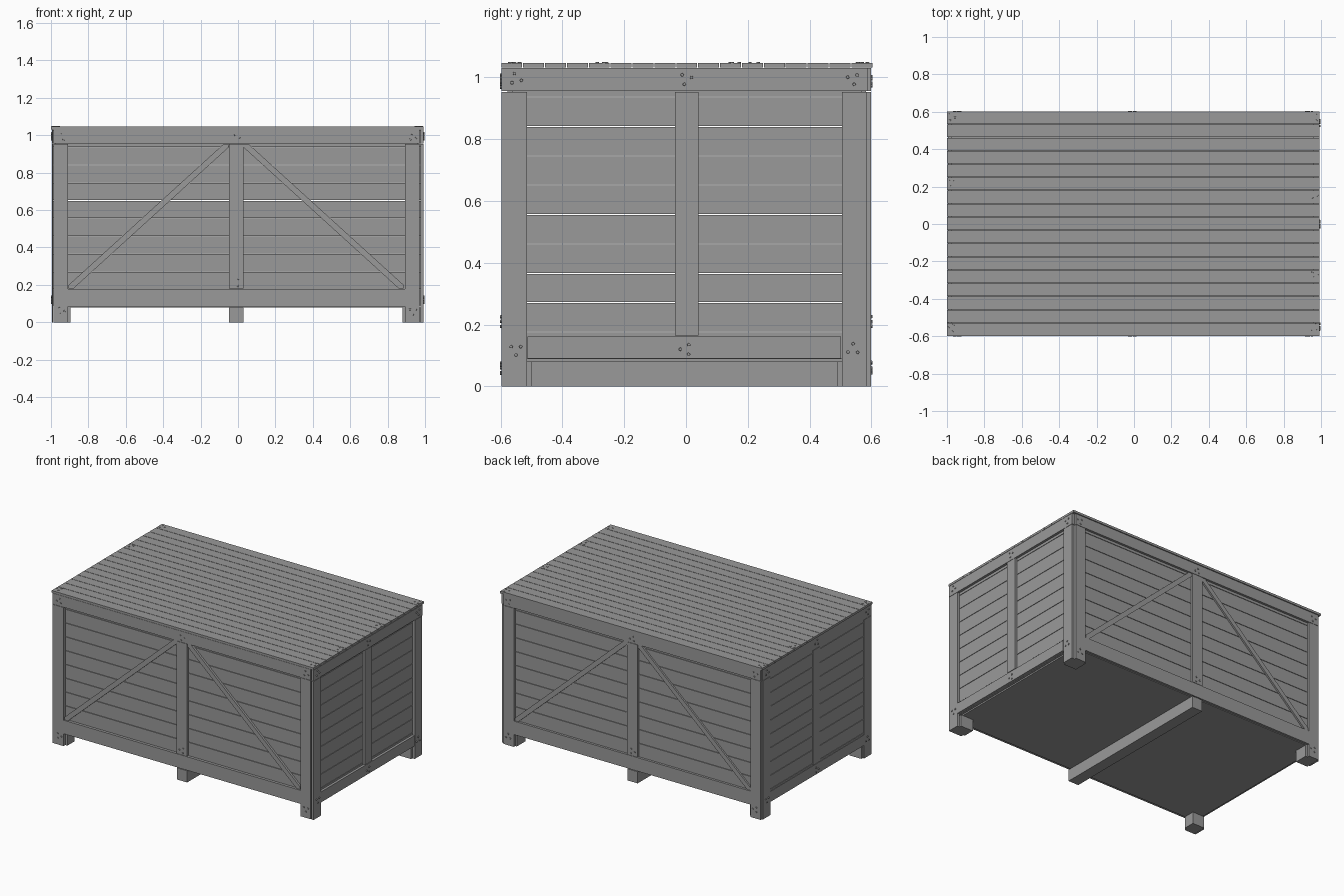
import bpy, bmesh
from math import cos, sin, pi
from mathutils import Matrix, Vector

if "Cube" in bpy.data.objects:
    bpy.data.objects.remove(bpy.data.objects["Cube"])

# dark grey shared by every part
WOOD = bpy.data.materials.new("dark_grey")
WOOD.diffuse_color = (0.32, 0.32, 0.32, 1)
WOOD.use_nodes = True
WOOD.node_tree.nodes["Principled BSDF"].inputs["Base Color"].default_value = WOOD.diffuse_color


def finish(name, bm):
    bmesh.ops.recalc_face_normals(bm, faces=bm.faces)
    me = bpy.data.meshes.new(name)
    bm.to_mesh(me)
    bm.free()
    me.materials.append(WOOD)
    ob = bpy.data.objects.new(name, me)
    bpy.context.collection.objects.link(ob)
    return ob


def add_box(bm, x, y, z):
    size = Matrix.Diagonal((x[1] - x[0], y[1] - y[0], z[1] - z[0], 1))
    mid = Matrix.Translation((sum(x) / 2, sum(y) / 2, sum(z) / 2))
    bmesh.ops.create_cube(bm, size=1, matrix=mid @ size)


def box(name, x, y, z):
    bm = bmesh.new()
    add_box(bm, x, y, z)
    return finish(name, bm)


def screws(name, spots, normal, depth=0.01):
    # three small screw heads around each spot
    bm = bmesh.new()
    turn = Vector((0, 0, 1)).rotation_difference(Vector(normal)).to_matrix().to_4x4()
    for i, spot in enumerate(spots):
        for k in range(3):
            a = 2 * pi * k / 3 + i * 1.3
            off = turn @ Vector((0.018 * cos(a), 0.018 * sin(a), 0))
            bmesh.ops.create_cone(bm, cap_ends=True, segments=8, radius1=0.006,
                                  radius2=0.005, depth=depth,
                                  matrix=Matrix.Translation(Vector(spot) + off) @ turn)
    return finish(name, bm)


def prism(name, pts, y):
    bm = bmesh.new()
    a = [bm.verts.new((px, y[0], pz)) for px, pz in pts]
    b = [bm.verts.new((px, y[1], pz)) for px, pz in pts]
    bm.faces.new(a)
    bm.faces.new(b[::-1])
    for i in range(len(a)):
        j = (i + 1) % len(a)
        bm.faces.new((a[i], a[j], b[j], b[i]))
    return finish(name, bm)


GAP = 0.0015
PLANK_Z = [0.088] + [0.176 + 0.095 * i for i in range(9)] + [1.03]
CX = -0.01                      # middle of the long sides
TOP = (0.955, 1.03)

# Long sides: planks, posts, rails, diagonal braces
for side, frame, plank, out in (("front", (-0.596, -0.577), (-0.577, -0.562), -1),
                                ("back", (0.582, 0.598), (0.567, 0.582), 1)):
    bm = bmesh.new()
    for z0, z1 in zip(PLANK_Z, PLANK_Z[1:]):
        add_box(bm, (-0.976, 0.96), plank, (z0 + GAP, z1 - GAP))
    finish(side + "_planks", bm)
    box(side + "_top_rail", (-0.987, 0.97), frame, TOP)
    box(side + "_bottom_rail", (-0.91, 0.892), frame, (0.085, 0.178))
    box(side + "_left_post", (-0.987, -0.91), frame, (0, 0.953))
    box(side + "_right_post", (0.892, 0.97), frame, (0, 0.953))
    box(side + "_middle_post", (CX - 0.039, CX + 0.039), frame, (0.18, 0.953))
    brace = [(0.895, 0.18), (0.87, 0.18), (0.04, 0.935),
             (0.04, 0.953), (0.067, 0.953), (0.895, 0.2)]
    inner = (frame[0] + 0.004, frame[1]) if out < 0 else (frame[0], frame[1] - 0.004)
    for s, lab in ((-1, "left"), (1, "right")):
        prism(f"{side}_{lab}_brace", [(CX + s * px, pz) for px, pz in brace], inner)
    y = frame[0] if out < 0 else frame[1]
    screws(side + "_screws", [(px, y, pz) for px in (-0.945, 0.935) for pz in (0.06, 0.99)]
           + [(CX, y, 0.21), (CX, y, 0.985)], (0, out, 0))

# Short ends: planks, posts and rails (the left frame sits nearly flush)
for side, frame, plank, out in (("right", (0.975, 0.992), (0.96, 0.975), 1),
                                ("left", (-0.995, -0.988), (-0.992, -0.977), -1)):
    bm = bmesh.new()
    for z0, z1 in zip(PLANK_Z, PLANK_Z[1:]):
        add_box(bm, plank, (-0.562, 0.567), (z0 + GAP, z1 - GAP))
    finish(side + "_planks", bm)
    box(side + "_top_rail", frame, (-0.596, 0.588), TOP)
    box(side + "_bottom_rail", frame, (-0.512, 0.502), (0.09, 0.162))
    box(side + "_front_post", frame, (-0.596, -0.515), (0, 0.953))
    box(side + "_back_post", frame, (0.505, 0.586), (0, 0.953))
    box(side + "_middle_post", frame, (-0.036, 0.04), (0.165, 0.953))
    x = frame[1] if out > 0 else frame[0]
    screws(side + "_screws", [(x, py, pz) for py in (-0.55, 0.0, 0.54) for pz in (0.12, 0.995)],
           (out, 0, 0))

# Floor, centre runner and corner feet
box("floor", (-0.976, 0.96), (-0.577, 0.582), (0.08, 0.098))
box("centre_runner", (CX - 0.039, CX + 0.039), (-0.594, 0.596), (0, 0.08))
for x, lx in (((-0.985, -0.895), "left"), ((0.88, 0.975), "right")):
    for y, ly in (((-0.577, -0.5), "front"), ((0.49, 0.582), "back")):
        box(f"{ly}_{lx}_foot", x, y, (0, 0.08))

# Lid slats
bm = bmesh.new()
n, y0, y1 = 17, -0.599, 0.604
for i in range(n):
    a = y0 + (y1 - y0) * i / n
    b = y0 + (y1 - y0) * (i + 1) / n
    add_box(bm, (-1.0, 0.992), (a + GAP, b - GAP), (1.032, 1.047))
finish("lid_slats", bm)
screws("lid_screws", [(-0.975, 0.57, 1.047), (0.967, 0.57, 1.047), (-0.975, 0.225, 1.047),
                      (0.967, 0.155, 1.047), (-0.975, -0.555, 1.047),
                      (0.967, -0.27, 1.047), (0.967, -0.555, 1.047)], (0, 0, 1), 0.006)
